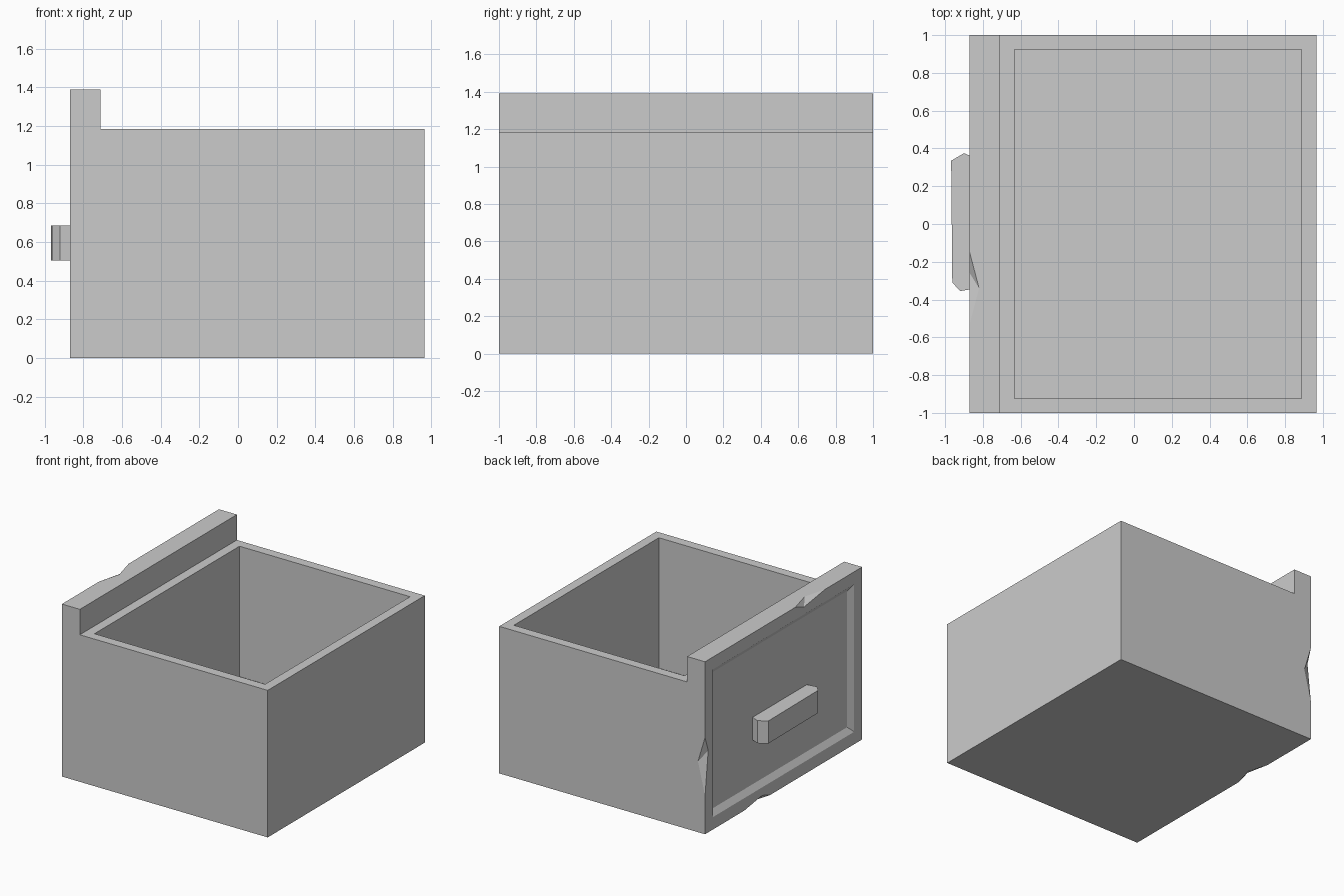
import bpy
import bmesh
from mathutils import Vector

old = bpy.data.objects.get("Cube")
if old:
    bpy.data.objects.remove(old, do_unlink=True)

GREY = (0.6, 0.6, 0.6, 1)
grey = bpy.data.materials.new("plain grey")
grey.use_nodes = True
grey.diffuse_color = GREY
grey.node_tree.nodes["Principled BSDF"].inputs["Base Color"].default_value = GREY


def add_object(name, bm):
    bmesh.ops.recalc_face_normals(bm, faces=bm.faces)
    mesh = bpy.data.meshes.new(name)
    bm.to_mesh(mesh)
    bm.free()
    mesh.materials.append(grey)
    obj = bpy.data.objects.new(name, mesh)
    bpy.context.collection.objects.link(obj)
    return obj


def box(low, high):
    bm = bmesh.new()
    low, high = Vector(low), Vector(high)
    bmesh.ops.create_cube(bm, size=1)
    bmesh.ops.scale(bm, vec=high - low, verts=bm.verts)
    bmesh.ops.translate(bm, vec=(low + high) / 2, verts=bm.verts)
    return bm


def face_towards(bm, direction):
    bm.normal_update()
    return max(bm.faces, key=lambda f: f.normal.dot(Vector(direction)))


def inset(bm, face, width):
    bmesh.ops.inset_region(bm, faces=[face], thickness=width, use_even_offset=True)


# Open drawer box with a hollow sunk from its top
bm = box((-0.71, -1, 0), (0.965, 1, 1.185))
top = face_towards(bm, (0, 0, 1))
inset(bm, top, 0.077)
floor = bmesh.ops.extrude_discrete_faces(bm, faces=[top])["faces"][0]
bmesh.ops.translate(bm, vec=(0, 0, -1.05), verts=floor.verts)
add_object("drawer_box", bm)

# Tall face panel with a bevelled recess
bm = box((-0.87, -1, 0), (-0.71, 1, 1.39))
face = face_towards(bm, (-1, 0, 0))
inset(bm, face, 0.1)
inset(bm, face, 0.046)
bmesh.ops.translate(bm, vec=(0.032, 0, 0), verts=face.verts)
panel = add_object("face_panel", bm)

# Worn chips: two points on the edge, one on each adjoining face, one outside
F = -0.87
chips = {
    "top_chip": [(F, -0.15, 1.39), (F, -0.53, 1.39), (-0.82, -0.34, 1.39),
                 (F, -0.26, 1.35), (-0.92, -0.34, 1.44)],
    "side_chip": [(F, 1, 0.78), (F, 1, 0.31), (-0.807, 1, 0.57),
                  (F, 0.96, 0.66), (-0.92, 1.05, 0.57)],
    "bottom_chip": [(F, 0.5, 0), (F, 0.17, 0), (-0.82, 0.34, 0),
                    (F, 0.27, 0.035), (-0.92, 0.34, -0.05)],
}
bpy.context.view_layer.objects.active = panel
for name, points in chips.items():
    bm = bmesh.new()
    verts = [bm.verts.new(p) for p in points]
    bmesh.ops.convex_hull(bm, input=verts)
    cutter = add_object(name, bm)
    cutter.hide_render = True
    cut = panel.modifiers.new(name, "BOOLEAN")
    cut.operation = "DIFFERENCE"
    cut.solver = "EXACT"
    cut.object = cutter
    bpy.ops.object.modifier_apply(modifier=name)
    bpy.data.objects.remove(cutter, do_unlink=True)

# Handle bar with clipped, slightly uneven ends
outline = [(-0.83, 0.345), (-0.90, 0.375), (-0.968, 0.335),
           (-0.962, -0.31), (-0.92, -0.355), (-0.83, -0.34)]
bm = bmesh.new()
base = bm.faces.new([bm.verts.new((x, y, 0.503)) for x, y in outline])
side = bmesh.ops.extrude_face_region(bm, geom=[base])["geom"]
bmesh.ops.translate(bm, vec=(0, 0, 0.182),
                    verts=[v for v in side if isinstance(v, bmesh.types.BMVert)])
add_object("handle", bm)
